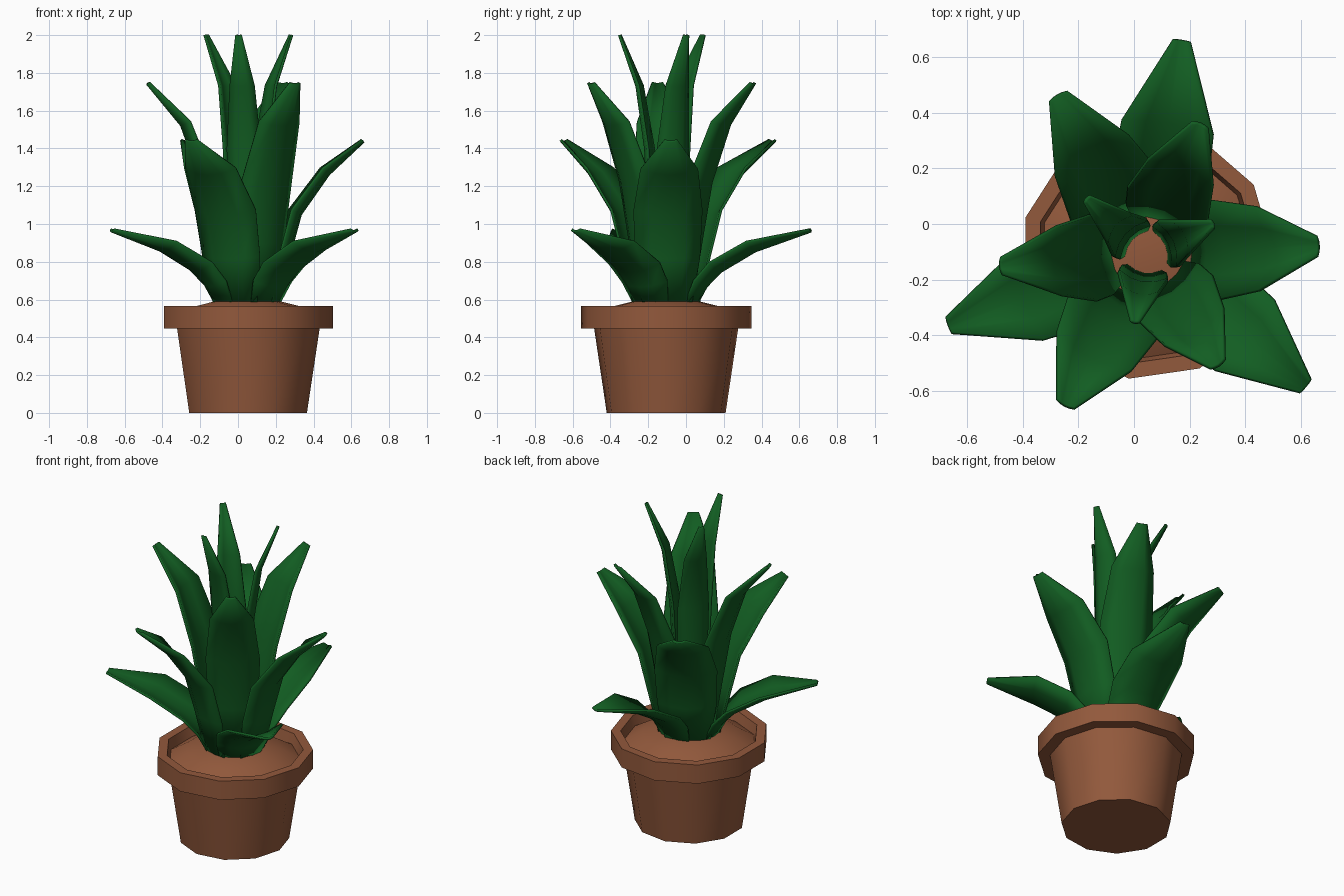
import bpy, bmesh, math
from mathutils import Vector

if "Cube" in bpy.data.objects:
    bpy.data.objects.remove(bpy.data.objects["Cube"])

CX, CY = 0.047, -0.105
SIDES = 11


def material(name, rgb):
    m = bpy.data.materials.new(name)
    m.diffuse_color = (*rgb, 1)
    m.use_nodes = True
    m.node_tree.nodes["Principled BSDF"].inputs["Base Color"].default_value = m.diffuse_color
    return m


CLAY = material("clay", (0.29, 0.10, 0.045))
GREEN = material("leaf_green", (0.006, 0.11, 0.016))


def finish(bm, name, mat, angle):
    me = bpy.data.meshes.new(name)
    bm.to_mesh(me)
    bm.free()
    ob = bpy.data.objects.new(name, me)
    bpy.context.collection.objects.link(ob)
    ob.location = (CX, CY, 0)
    me.materials.append(mat)
    bpy.ops.object.select_all(action='DESELECT')
    ob.select_set(True)
    bpy.context.view_layer.objects.active = ob
    bpy.ops.object.shade_smooth_by_angle(angle=math.radians(angle))
    return ob


def lathe(name, profile, mat):
    bm = bmesh.new()
    vs = [bm.verts.new((r, 0, z)) for r, z in profile]
    es = [bm.edges.new(p) for p in zip(vs, vs[1:])]
    bmesh.ops.spin(bm, geom=vs + es, cent=(0, 0, 0), axis=(0, 0, 1),
                   angle=math.tau, steps=SIDES, use_duplicate=False)
    bmesh.ops.remove_doubles(bm, verts=bm.verts, dist=0.0005)
    bmesh.ops.recalc_face_normals(bm, faces=bm.faces)
    return finish(bm, name, mat, 45)


# Tapered pot with a thick rim, and the soil mound inside it
lathe("pot", [(0, 0), (0.318, 0), (0.385, 0.446), (0.456, 0.446), (0.456, 0.565),
              (0.40, 0.565), (0.385, 0.50)], CLAY)
soil = lathe("soil", [(0.388, 0.50), (0.28, 0.565), (0.14, 0.60), (0, 0.612)], CLAY)
if soil.data.polygons[0].normal.z < 0:
    soil.data.flip_normals()


def leaf(name, azimuth, reach, stations):
    """Cupped blade; stations are (radius, height, width), tip radius = reach."""
    a = math.radians(azimuth)
    out = Vector((math.cos(a), math.sin(a), 0))
    side = Vector((-out.y, out.x, 0))
    pts = [Vector((r, z)) for r, z, w in stations]
    pts[-1].x = reach
    bm = bmesh.new()
    rows = []
    for i, (p, s) in enumerate(zip(pts, stations)):
        t = (pts[min(i + 1, len(pts) - 1)] - pts[max(i - 1, 0)]).normalized()
        row = []
        for k in (-1, -0.5, 0, 0.5, 1):
            cup = s[2] * (0.16 * k * k - 0.06)
            q = p + Vector((-t.y, t.x)) * cup
            row.append(bm.verts.new(out * q.x + side * (k * s[2] / 2)
                                    + Vector((0, 0, q.y))))
        rows.append(row)
    for lo, hi in zip(rows, rows[1:]):
        for j in range(4):
            bm.faces.new((lo[j], lo[j + 1], hi[j + 1], hi[j]))
    ob = finish(bm, name, GREEN, 50)
    mod = ob.modifiers.new("thickness", 'SOLIDIFY')
    mod.thickness = 0.014
    mod.offset = 0


# Four tiers of three leaves: (azimuth, tip radius) and blade stations
TIERS = {
    "low_leaf": ([(200, 0.76), (320, 0.745), (80.7, 0.775)],
                 [(0.15, 0.58, 0.24), (0.20, 0.68, 0.31), (0.28, 0.765, 0.35),
                  (0.47, 0.875, 0.33), (0.76, 0.965, 0.06)]),
    "middle_leaf": ([(2.3, 0.615), (241.6, 0.62), (119.5, 0.65)],
                    [(0.15, 0.58, 0.26), (0.20, 0.82, 0.34), (0.265, 1.06, 0.36),
                     (0.42, 1.275, 0.30), (0.62, 1.44, 0.07)]),
    "upper_leaf": ([(185, 0.527), (302.5, 0.475), (67.5, 0.50)],
                   [(0.12, 0.58, 0.20), (0.165, 0.90, 0.28), (0.22, 1.22, 0.31),
                    (0.335, 1.53, 0.25), (0.52, 1.745, 0.06)]),
    "top_leaf": ([(138, 0.29), (260, 0.25), (24, 0.257)],
                 [(0.07, 0.58, 0.13), (0.08, 1.0, 0.17), (0.10, 1.40, 0.18),
                  (0.15, 1.73, 0.13), (0.26, 2.0, 0.03)]),
}
for tier, (tips, stations) in TIERS.items():
    for n, (azimuth, reach) in enumerate(tips, 1):
        leaf(f"{tier}_{n}", azimuth, reach, stations)
